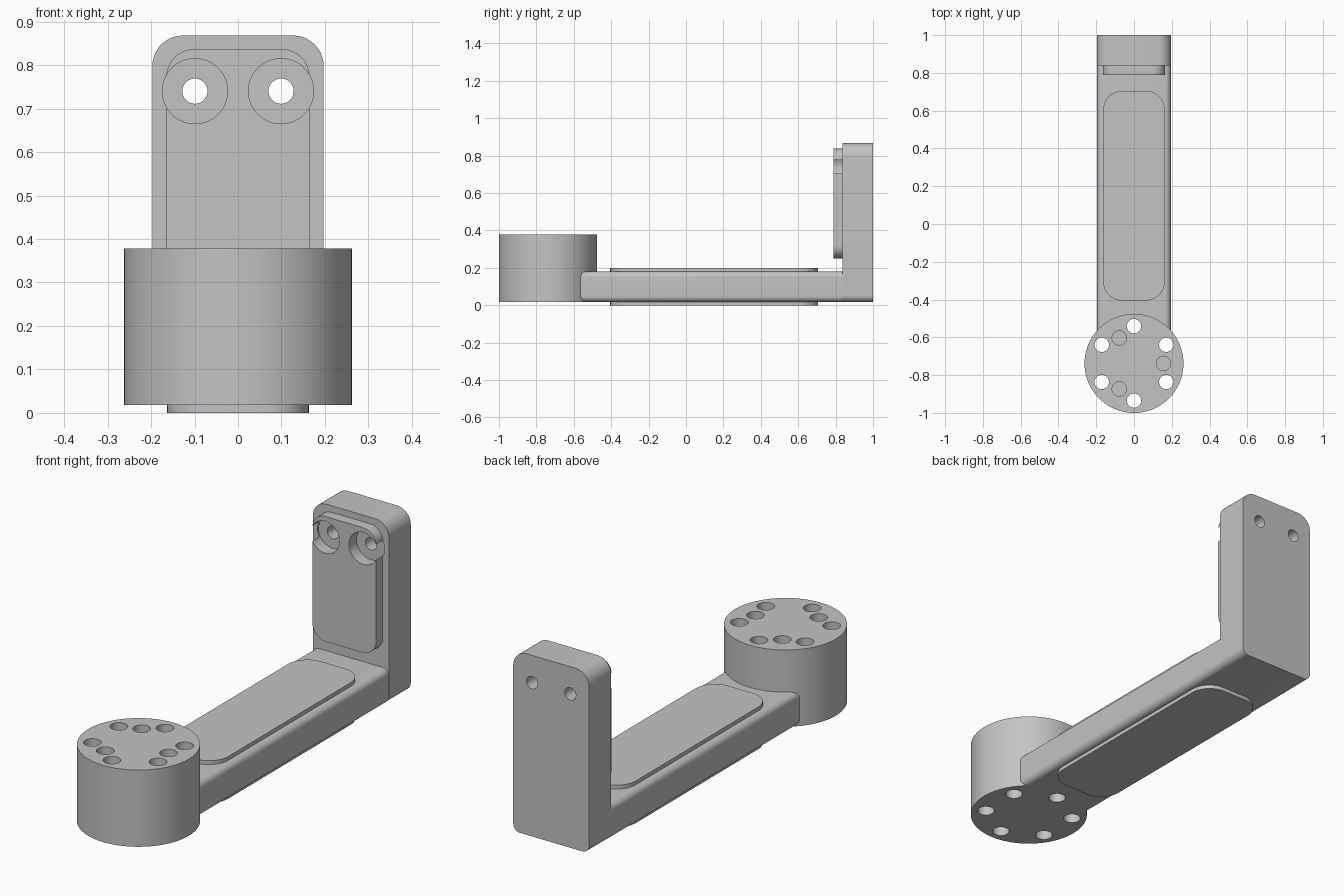
import bpy, bmesh, math

if "Cube" in bpy.data.objects:
    bpy.data.objects.remove(bpy.data.objects["Cube"], do_unlink=True)

metal = bpy.data.materials.new("light grey metal")
metal.use_nodes = True
GREY = (0.55, 0.55, 0.55, 1)
metal.diffuse_color = GREY
metal.node_tree.nodes["Principled BSDF"].inputs["Base Color"].default_value = GREY


def rounded_outline(u, v, bottom, top, steps=10):
    """Counter-clockwise rectangle with rounded bottom and top corners."""
    corners = [(u[1] - top, v[1] - top, top, 0), (u[0] + top, v[1] - top, top, 90),
               (u[0] + bottom, v[0] + bottom, bottom, 180), (u[1] - bottom, v[0] + bottom, bottom, 270)]
    points = []
    for cu, cv, r, start in corners:
        for i in range(steps + 1):
            a = math.radians(start + 90 * i / steps)
            points.append((cu + r * math.cos(a), cv + r * math.sin(a)))
    return points


def circle(cu, cv, r, steps=48):
    return [(cu + r * math.cos(math.tau * i / steps), cv + r * math.sin(math.tau * i / steps))
            for i in range(steps)]


def prism(name, outline, span, axis="Z"):
    """Extrude an outline along Z (outline in XY) or Y (outline in XZ)."""
    place = (lambda u, v, w: (u, v, w)) if axis == "Z" else (lambda u, v, w: (u, w, v))
    bm = bmesh.new()
    rings = [[bm.verts.new(place(u, v, w)) for u, v in outline] for w in span]
    n = len(outline)
    for ring in rings:
        bm.faces.new(ring)
    for i in range(n):
        j = (i + 1) % n
        bm.faces.new((rings[0][i], rings[0][j], rings[1][j], rings[1][i]))
    bmesh.ops.recalc_face_normals(bm, faces=bm.faces)
    mesh = bpy.data.meshes.new(name)
    bm.to_mesh(mesh)
    bm.free()
    mesh.materials.append(metal)
    obj = bpy.data.objects.new(name, mesh)
    bpy.context.collection.objects.link(obj)
    return obj


def select(obj):
    bpy.ops.object.select_all(action="DESELECT")
    obj.select_set(True)
    bpy.context.view_layer.objects.active = obj


def cut(target, cutters):
    for cutter in cutters:
        mod = target.modifiers.new("cut", "BOOLEAN")
        mod.operation = "DIFFERENCE"
        mod.solver = "EXACT"
        mod.object = cutter
        select(target)
        bpy.ops.object.modifier_apply(modifier=mod.name)


# Main parts
HUB_Y, BASE = -0.738, 0.018
hub = prism("hub", circle(0, HUB_Y, 0.262, 96), (BASE, 0.378))
arm = prism("arm", rounded_outline((-0.195, 0.195), (BASE, 0.18), 0.03, 0.03), (-0.7, 0.838), "Y")
upright = prism("upright", rounded_outline((-0.197, 0.197), (BASE, 0.868), 0.035, 0.07), (0.838, 1), "Y")
pad_outline = rounded_outline((-0.163, 0.163), (-0.405, 0.705), 0.1, 0.1)
top_pad = prism("arm_top_pad", pad_outline, (0.17, 0.198))
bottom_pad = prism("arm_bottom_pad", pad_outline, (0, 0.03))
upright_pad = prism("upright_pad", rounded_outline((-0.165, 0.165), (0.25, 0.837), 0.07, 0.065),
                    (0.788, 0.84), "Y")

# The arm ends against the hub wall
cut(arm, [hub])

# Hub holes: six through, three blind
holes = []
for count, ring, start, bottom in ((6, 0.197, 90, -0.1), (3, 0.156, 0, 0.2)):
    for i in range(count):
        a = math.radians(start + 360 * i / count)
        holes.append(prism("hole_cutter", circle(ring * math.cos(a), HUB_Y + ring * math.sin(a), 0.038),
                           (bottom, 0.5)))
cut(hub, holes)

# Upright bolt holes with counterbores
bolts = [prism("bolt_cutter", circle(x, 0.74, 0.029), (0.7, 1.1), "Y") for x in (-0.099, 0.099)]
bores = [prism("bore_cutter", circle(x, 0.74, 0.075), (0.7, 0.845), "Y") for x in (-0.099, 0.099)]
cut(upright, bores + bolts)
cut(upright_pad, bores)

for helper in holes + bolts + bores:
    bpy.data.objects.remove(helper, do_unlink=True)

# Smooth curved walls, crisp edges
for part in (hub, arm, upright, top_pad, bottom_pad, upright_pad):
    select(part)
    bpy.ops.object.shade_smooth_by_angle(angle=math.radians(30))
